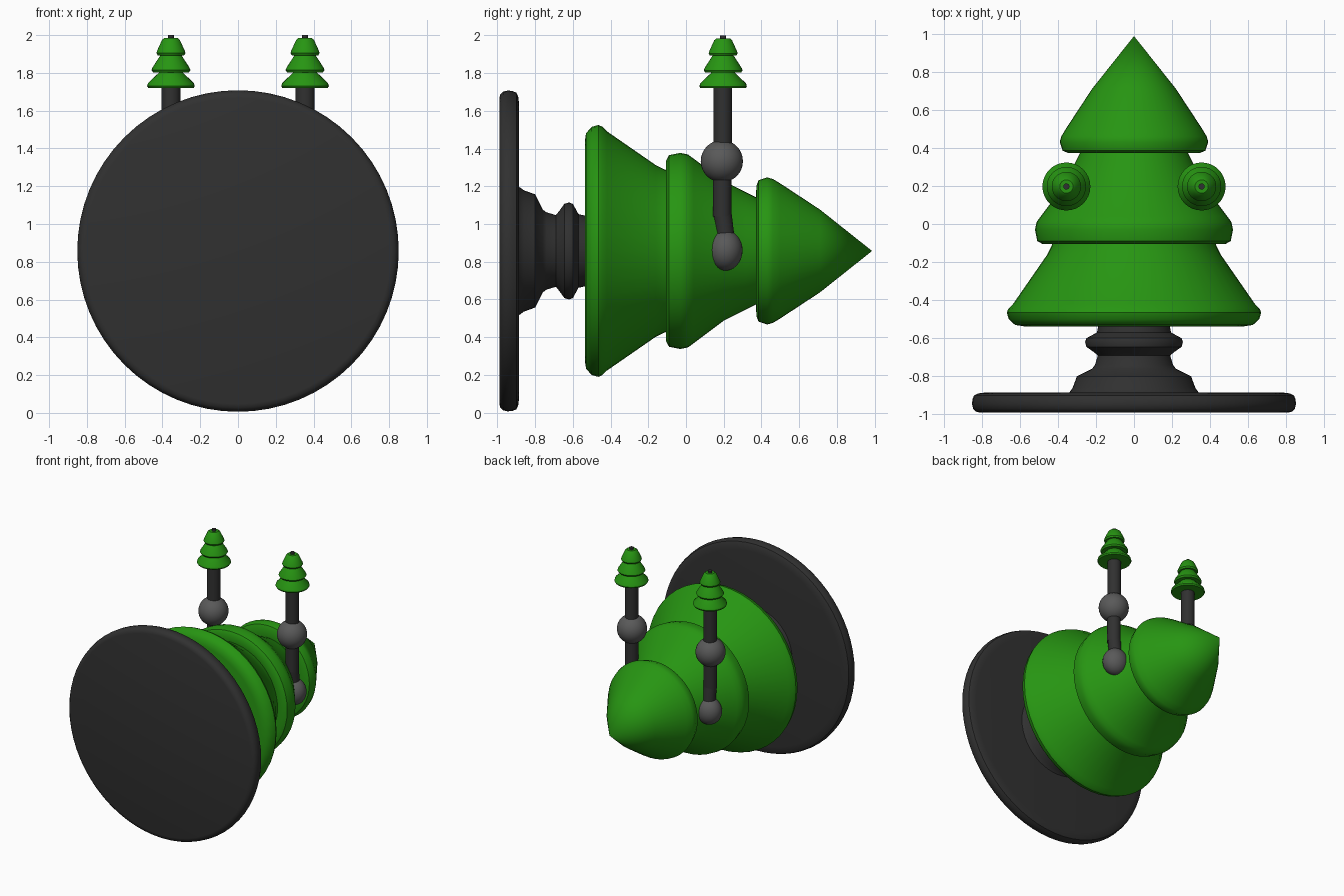
import bpy, bmesh, math
from mathutils import Matrix, Vector

if "Cube" in bpy.data.objects:
    bpy.data.objects.remove(bpy.data.objects["Cube"])


def material(name, rgb):
    m = bpy.data.materials.new(name)
    m.diffuse_color = (*rgb, 1)
    m.use_nodes = True
    m.node_tree.nodes["Principled BSDF"].inputs["Base Color"].default_value = m.diffuse_color
    return m


GREEN = material("leaf_green", (0.02, 0.30, 0.006))
DARK = material("charcoal", (0.03, 0.03, 0.03))
GREY = material("joint_grey", (0.10, 0.10, 0.10))


def finish(name, bm, mat, angle=35):
    bmesh.ops.recalc_face_normals(bm, faces=bm.faces[:])
    me = bpy.data.meshes.new(name)
    bm.to_mesh(me)
    bm.free()
    me.materials.append(mat)
    ob = bpy.data.objects.new(name, me)
    bpy.context.collection.objects.link(ob)
    bpy.ops.object.select_all(action='DESELECT')
    ob.select_set(True)
    bpy.context.view_layer.objects.active = ob
    bpy.ops.object.shade_smooth_by_angle(angle=math.radians(angle))
    return ob


def lathe(name, profile, matrix, mat, sides=48):
    """Revolve (height, radius) points round the local z axis, closing both ends."""
    bm = bmesh.new()
    rings = []
    for h, r in profile:
        rings.append([bm.verts.new((r * math.cos(2 * math.pi * i / sides),
                                    r * math.sin(2 * math.pi * i / sides), h))
                      for i in range(sides)])
    for a, b in zip(rings, rings[1:]):
        for i in range(sides):
            j = (i + 1) % sides
            bm.faces.new((a[i], a[j], b[j], b[i]))
    bm.faces.new(rings[0][::-1])
    bm.faces.new(rings[-1])
    bmesh.ops.remove_doubles(bm, verts=bm.verts[:], dist=1e-5)
    bm.transform(matrix)
    return finish(name, bm, mat)


def ball(name, centre, size, mat):
    bm = bmesh.new()
    bmesh.ops.create_uvsphere(bm, u_segments=32, v_segments=16, radius=1)
    bm.transform(Matrix.Translation(centre) @ Matrix.Diagonal((*size, 1)))
    return finish(name, bm, mat)


def rod(name, a, b, radius, mat):
    a, b = Vector(a), Vector(b)
    d = b - a
    m = Matrix.Translation(a) @ d.to_track_quat('Z', 'Y').to_matrix().to_4x4()
    return lathe(name, [(0, radius), (d.length, radius)], m, mat, 24)


# Lying tree: local z points along +y
LYING = Matrix.Translation((0, 0, 0.857)) @ Matrix.Rotation(-math.pi / 2, 4, 'X')

lathe("base_disc", [(-0.99, 0.81), (-0.985, 0.83), (-0.97, 0.845), (-0.945, 0.851),
                    (-0.92, 0.848), (-0.90, 0.84), (-0.89, 0.82), (-0.885, 0.78)],
      LYING, DARK, 64)
lathe("trunk", [(-0.90, 0.36), (-0.885, 0.34), (-0.86, 0.322), (-0.80, 0.30),
                (-0.76, 0.22), (-0.74, 0.205), (-0.69, 0.19), (-0.67, 0.215),
                (-0.645, 0.25), (-0.62, 0.257), (-0.60, 0.25), (-0.57, 0.195),
                (-0.50, 0.18)], LYING, DARK)
lathe("lower_tier", [(-0.535, 0.15), (-0.537, 0.58), (-0.53, 0.625), (-0.50, 0.658),
                     (-0.465, 0.668), (-0.445, 0.66), (-0.42, 0.635), (-0.16, 0.455),
                     (-0.12, 0.435), (-0.08, 0.42)], LYING, GREEN)
lathe("middle_tier", [(-0.085, 0.20), (-0.10, 0.43), (-0.105, 0.48), (-0.09, 0.508),
                      (-0.03, 0.52), (0.01, 0.512), (0.04, 0.49), (0.20, 0.37),
                      (0.32, 0.31), (0.40, 0.27)], LYING, GREEN)
lathe("top_tier", [(0.385, 0.15), (0.372, 0.29), (0.373, 0.345), (0.385, 0.375),
                   (0.43, 0.39), (0.46, 0.382), (0.50, 0.358), (0.71, 0.22),
                   (0.987, 0.0)], LYING, GREEN)

# Jointed arms, each ending in a tiny upright tree
hand_tiers = [
    [(1.72, 0.04), (1.72, 0.12), (1.73, 0.126), (1.745, 0.122), (1.80, 0.065), (1.82, 0.05)],
    [(1.805, 0.04), (1.803, 0.095), (1.815, 0.103), (1.828, 0.098), (1.89, 0.058), (1.91, 0.04)],
    [(1.895, 0.03), (1.893, 0.07), (1.905, 0.077), (1.918, 0.073), (1.975, 0.047), (1.985, 0.035)],
]
for side, s in (("left", -1), ("right", 1)):
    x = s * 0.355
    ball(side + "_shoulder", (x, 0.21, 0.86), (0.10, 0.09, 0.107), GREY)
    rod(side + "_upper_arm_low", (x, 0.215, 0.88), (x, 0.192, 1.07), 0.048, DARK)
    rod(side + "_upper_arm", (x, 0.192, 1.04), (x, 0.192, 1.32), 0.05, DARK)
    ball(side + "_elbow", (x, 0.19, 1.333), (0.112, 0.112, 0.112), GREY)
    rod(side + "_forearm", (x, 0.195, 1.34), (x, 0.195, 1.75), 0.05, DARK)
    upright = Matrix.Translation((x, 0.197, 0))
    for i, tier in enumerate(hand_tiers):
        lathe(f"{side}_hand_tier_{i + 1}", tier, upright, GREEN, 32)
    rod(side + "_hand_tip", (x, 0.197, 1.96), (x, 0.197, 2.0), 0.016, DARK)
